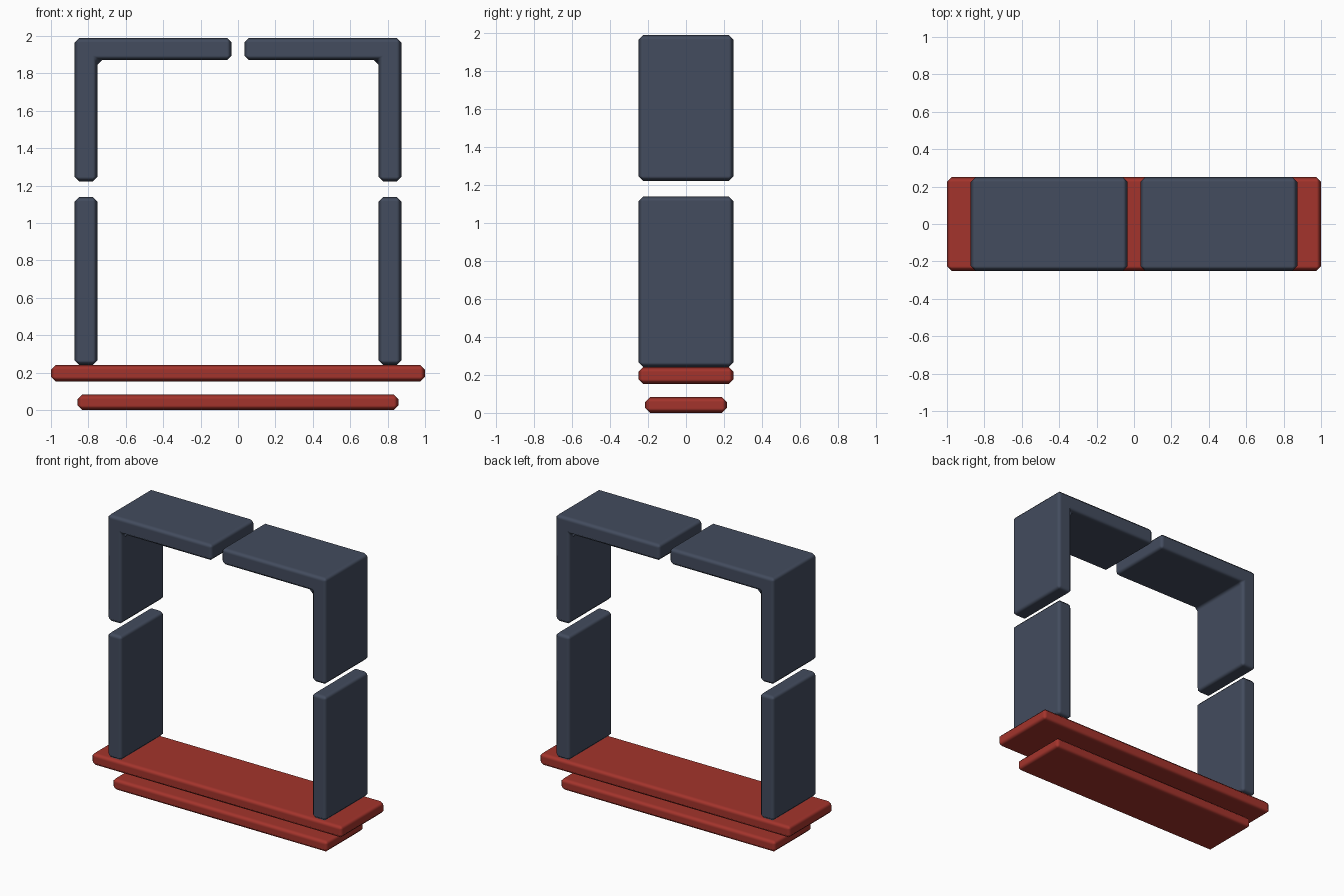
import bpy, bmesh

if "Cube" in bpy.data.objects:
    bpy.data.objects.remove(bpy.data.objects["Cube"])


def material(name, rgb):
    m = bpy.data.materials.new(name)
    m.diffuse_color = (*rgb, 1)
    m.use_nodes = True
    m.node_tree.nodes["Principled BSDF"].inputs["Base Color"].default_value = m.diffuse_color
    return m


slate = material("slate blue grey", (0.056, 0.072, 0.112))
red = material("brick red", (0.37, 0.034, 0.025))


def slab(name, profile, depth, mat, bevel=0.025):
    """Extrude an XZ profile along y, centred on y = 0, with soft chamfered edges."""
    bm = bmesh.new()
    face = bm.faces.new([bm.verts.new((x, -depth / 2, z)) for x, z in profile])
    ext = bmesh.ops.extrude_face_region(bm, geom=[face])
    verts = [g for g in ext["geom"] if isinstance(g, bmesh.types.BMVert)]
    bmesh.ops.translate(bm, verts=verts, vec=(0, depth, 0))
    bmesh.ops.recalc_face_normals(bm, faces=bm.faces)
    for f in bm.faces:
        f.smooth = True
    mesh = bpy.data.meshes.new(name)
    bm.to_mesh(mesh)
    bm.free()
    mesh.materials.append(mat)
    ob = bpy.data.objects.new(name, mesh)
    bpy.context.collection.objects.link(ob)
    mod = ob.modifiers.new("chamfer", "BEVEL")
    mod.width = bevel
    mod.segments = 1
    mod.limit_method = "ANGLE"
    mod.harden_normals = True
    return ob


def rect(x0, x1, z0, z1):
    return [(x0, z0), (x1, z0), (x1, z1), (x0, z1)]


# stacked base plates
slab("lower_base_plate", rect(-0.858, 0.858, 0, 0.083), 0.43, red)
slab("upper_base_plate", rect(-1, 1, 0.153, 0.241), 0.5, red)

# split frame: a straight post and an L-shaped corner on each side
corner = [(0.873, 1.222), (0.873, 1.99), (0.034, 1.99),
          (0.034, 1.87), (0.752, 1.87), (0.752, 1.222)]
post = rect(0.752, 0.873, 0.241, 1.14)
for side, s in (("left", -1), ("right", 1)):
    slab(side + "_lower_post", [(s * x, z) for x, z in post], 0.5, slate)
    slab(side + "_upper_corner", [(s * x, z) for x, z in corner], 0.5, slate)
